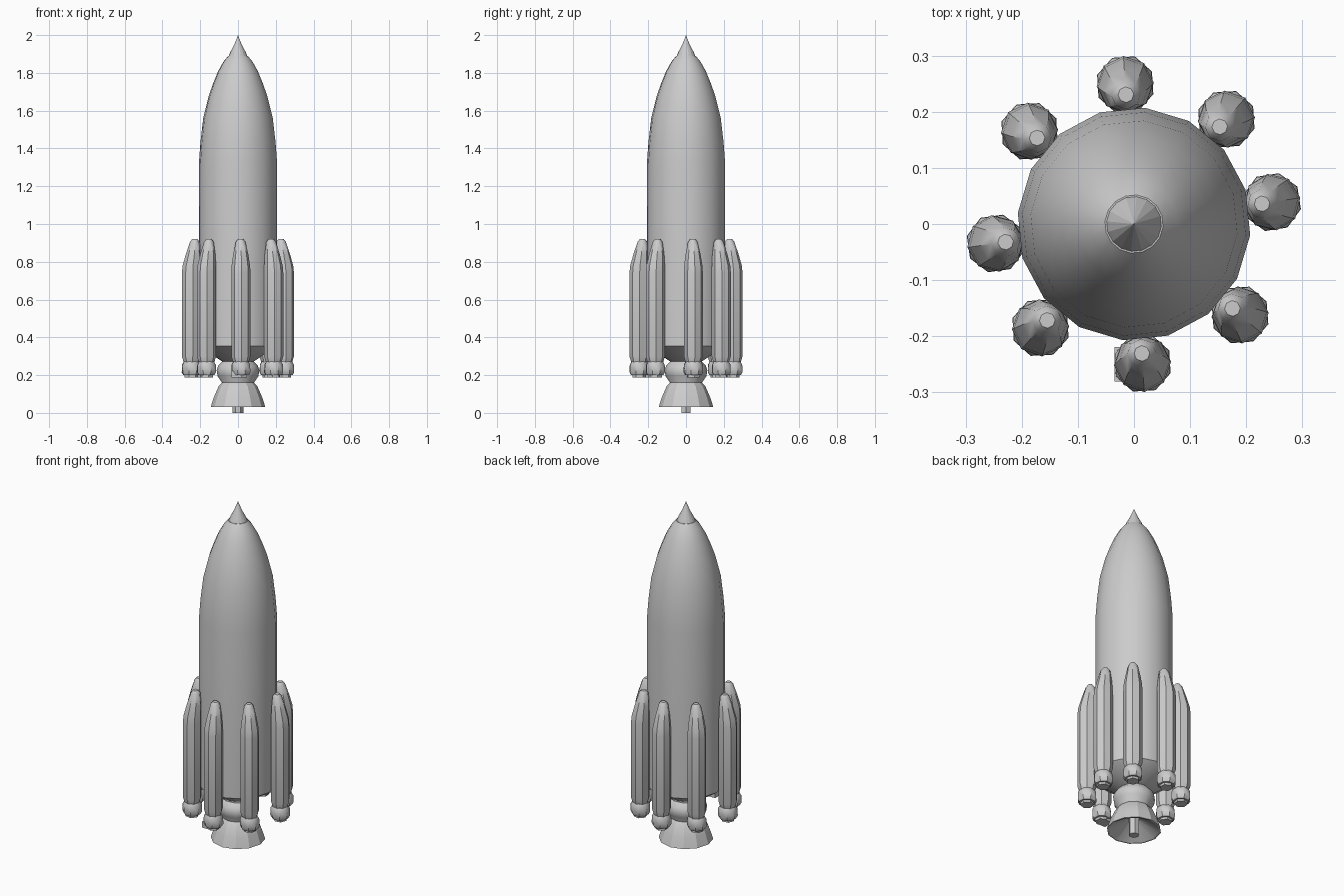
import bpy
from math import sin, cos, pi, radians

if "Cube" in bpy.data.objects:
    bpy.data.objects.remove(bpy.data.objects["Cube"])


def lathe(name, profile, sides, turn=0.0, center=(0, 0), smooth=35):
    """Revolve (radius, z, inward shift) rings about a vertical axis at center."""
    cx, cy = center
    dist = (cx * cx + cy * cy) ** 0.5 or 1.0
    verts, faces = [], []
    for p in profile:
        r, z = p[:2]
        shift = p[2] if len(p) > 2 else 0
        x0, y0 = cx - shift * cx / dist, cy - shift * cy / dist
        for i in range(sides):
            a = turn + 2 * pi * i / sides
            verts.append((x0 + r * cos(a), y0 + r * sin(a), z))
    for k in range(len(profile) - 1):
        for i in range(sides):
            j = (i + 1) % sides
            a, b = k * sides, (k + 1) * sides
            faces.append((a + i, b + i, b + j, a + j))
    # close both ends (profiles run from top to bottom)
    faces.append(tuple(range(sides)))
    last = (len(profile) - 1) * sides
    faces.append(tuple(reversed(range(last, last + sides))))
    me = bpy.data.meshes.new(name)
    me.from_pydata(verts, [], faces)
    ob = bpy.data.objects.new(name, me)
    bpy.context.collection.objects.link(ob)
    bpy.ops.object.select_all(action='DESELECT')
    ob.select_set(True)
    bpy.context.view_layer.objects.active = ob
    bpy.ops.object.mode_set(mode='EDIT')
    bpy.ops.mesh.select_all(action='SELECT')
    bpy.ops.mesh.remove_doubles(threshold=0.0003)
    bpy.ops.mesh.normals_make_consistent(inside=False)
    bpy.ops.object.mode_set(mode='OBJECT')
    if smooth:
        bpy.ops.object.shade_smooth_by_angle(angle=radians(smooth))
    return ob


# main body with ogive nose and tapered underside
lathe("main_body", [(0.052, 1.89), (0.077, 1.86), (0.105, 1.81), (0.13, 1.75),
                    (0.155, 1.68), (0.185, 1.56), (0.2, 1.43), (0.208, 1.32),
                    (0.208, 0.355), (0.195, 0.345), (0.08, 0.27)],
      16, radians(-5.5))

# pointed nose tip
lathe("nose_tip", [(0.0001, 2.0), (0.02, 1.95), (0.041, 1.91), (0.053, 1.88)],
      16, radians(-5.5), smooth=15)

# main engine: collar, hollow bell and centre stub
lathe("engine_collar", [(0.08, 0.275), (0.105, 0.25), (0.113, 0.225),
                        (0.108, 0.195), (0.085, 0.16), (0.085, 0.15)], 12)
lathe("engine_bell", [(0.085, 0.16), (0.103, 0.14), (0.127, 0.085),
                      (0.145, 0.03), (0.135, 0.03), (0.03, 0.1)],
      12, smooth=20)
lathe("engine_stub", [(0.028, 0.11), (0.028, 0.0)], 6, smooth=0)

# ring of side boosters, each with a rounded nozzle pod and hex outlet
for n, deg in enumerate((9, 48.6, 93.6, 138.4, 188, 228, 273.5, 319.4)):
    a = radians(deg)
    c = (0.249 * cos(a), 0.249 * sin(a))
    lathe(f"booster_{n}", [(0.014, 0.92, 0.018), (0.026, 0.905, 0.018),
                           (0.04, 0.84, 0.01), (0.049, 0.78, 0.002),
                           (0.051, 0.74), (0.051, 0.30), (0.042, 0.27)],
          8, a, c, 40)
    lathe(f"booster_pod_{n}", [(0.042, 0.272), (0.052, 0.255), (0.053, 0.215),
                               (0.045, 0.2)], 8, a + pi / 8, c, 40)
    lathe(f"booster_outlet_{n}", [(0.036, 0.21), (0.036, 0.187)], 6, a, c, 0)

# small block beside the front booster
bpy.ops.mesh.primitive_cube_add(size=1, location=(-0.01, -0.25, 0.205))
block = bpy.context.object
block.name = "front_block"
block.scale = (0.05, 0.062, 0.035)
